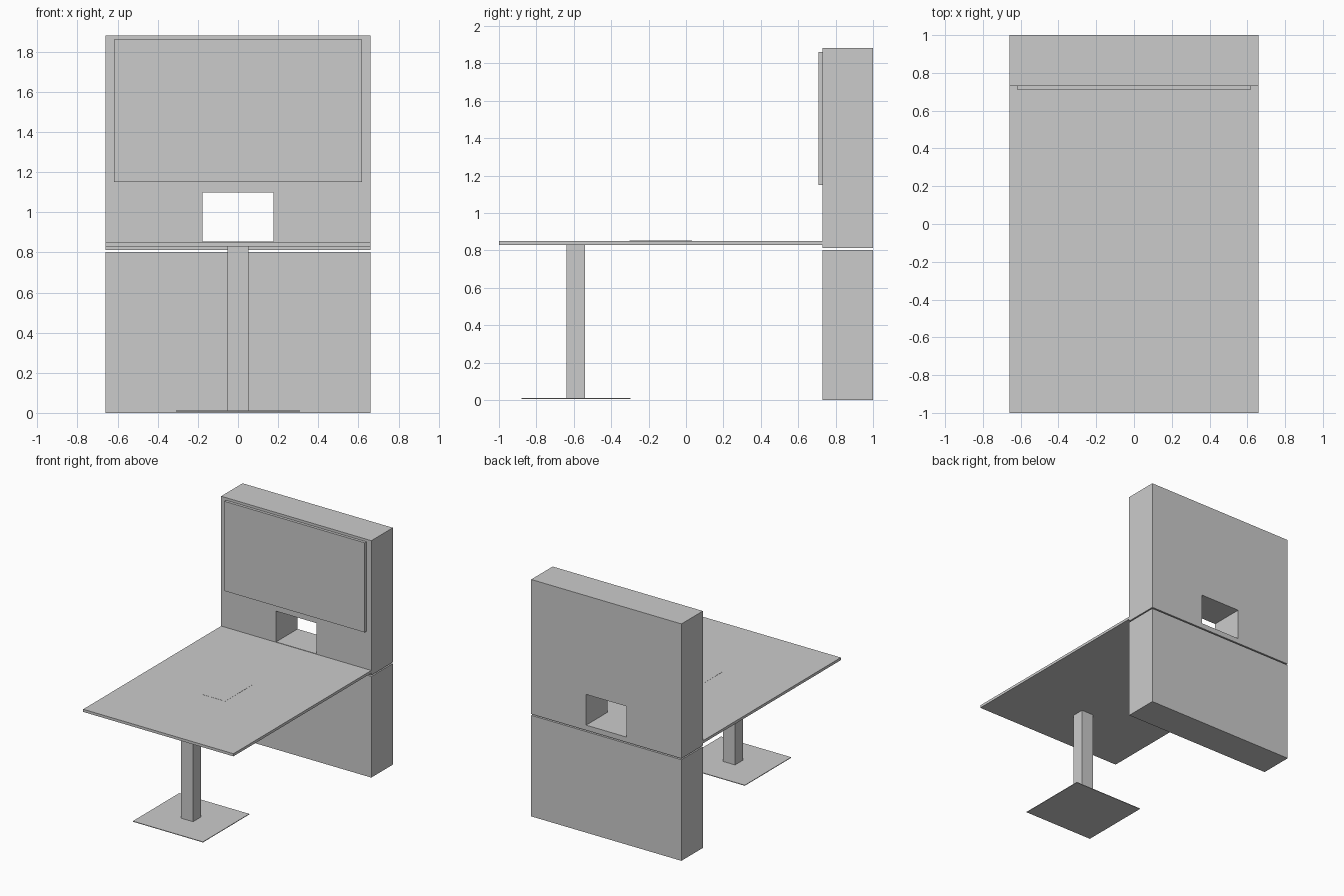
import bpy, bmesh

if "Cube" in bpy.data.objects:
    bpy.data.objects.remove(bpy.data.objects["Cube"])


def box(name, x, y, z):
    """Box from (min, max) ranges on each axis."""
    bm = bmesh.new()
    bmesh.ops.create_cube(bm, size=1)
    for v in bm.verts:
        v.co = [r[0] if c < 0 else r[1] for c, r in zip(v.co, (x, y, z))]
    return finish(name, bm)


def wall_with_window(name, x, y, z, hole_x, hole_z):
    """Wall panel with a rectangular opening running through along y."""
    def ring(bm, rx, rz, depth):
        corners = ((0, 0), (1, 0), (1, 1), (0, 1))
        return [bm.verts.new((rx[i], depth, rz[j])) for i, j in corners]

    bm = bmesh.new()
    rings = [ring(bm, x, z, y[0]), ring(bm, x, z, y[1]),
             ring(bm, hole_x, hole_z, y[1]), ring(bm, hole_x, hole_z, y[0])]
    for a, b in zip(rings, rings[1:] + rings[:1]):
        for i in range(4):
            j = (i + 1) % 4
            bm.faces.new((a[i], a[j], b[j], b[i]))
    return finish(name, bm)


def finish(name, bm):
    bmesh.ops.recalc_face_normals(bm, faces=bm.faces)
    mesh = bpy.data.meshes.new(name)
    bm.to_mesh(mesh)
    bm.free()
    obj = bpy.data.objects.new(name, mesh)
    bpy.context.collection.objects.link(obj)
    return obj


W = 0.66                      # half width of wall and table
WALL_Y = (0.731, 1.0)

# Media wall: lower cabinet, upper panel with window, screen
box("lower_wall", (-W, W), WALL_Y, (0, 0.803))
wall_with_window("upper_wall", (-W, W), WALL_Y, (0.813, 1.882),
                 (-0.177, 0.177), (0.854, 1.098))
box("screen", (-0.617, 0.617), (0.709, WALL_Y[0]), (1.15, 1.862))

# Table top with a flush cable hatch
box("table_top", (-W, W), (-1.0, WALL_Y[0]), (0.83, 0.851))
box("cable_hatch", (-0.103, 0.1), (-0.303, 0.033), (0.845, 0.852))

# Table support
box("table_column", (-0.053, 0.053), (-0.64, -0.54), (0.01, 0.83))
box("table_base", (-0.308, 0.308), (-0.88, -0.298), (0.006, 0.011))
